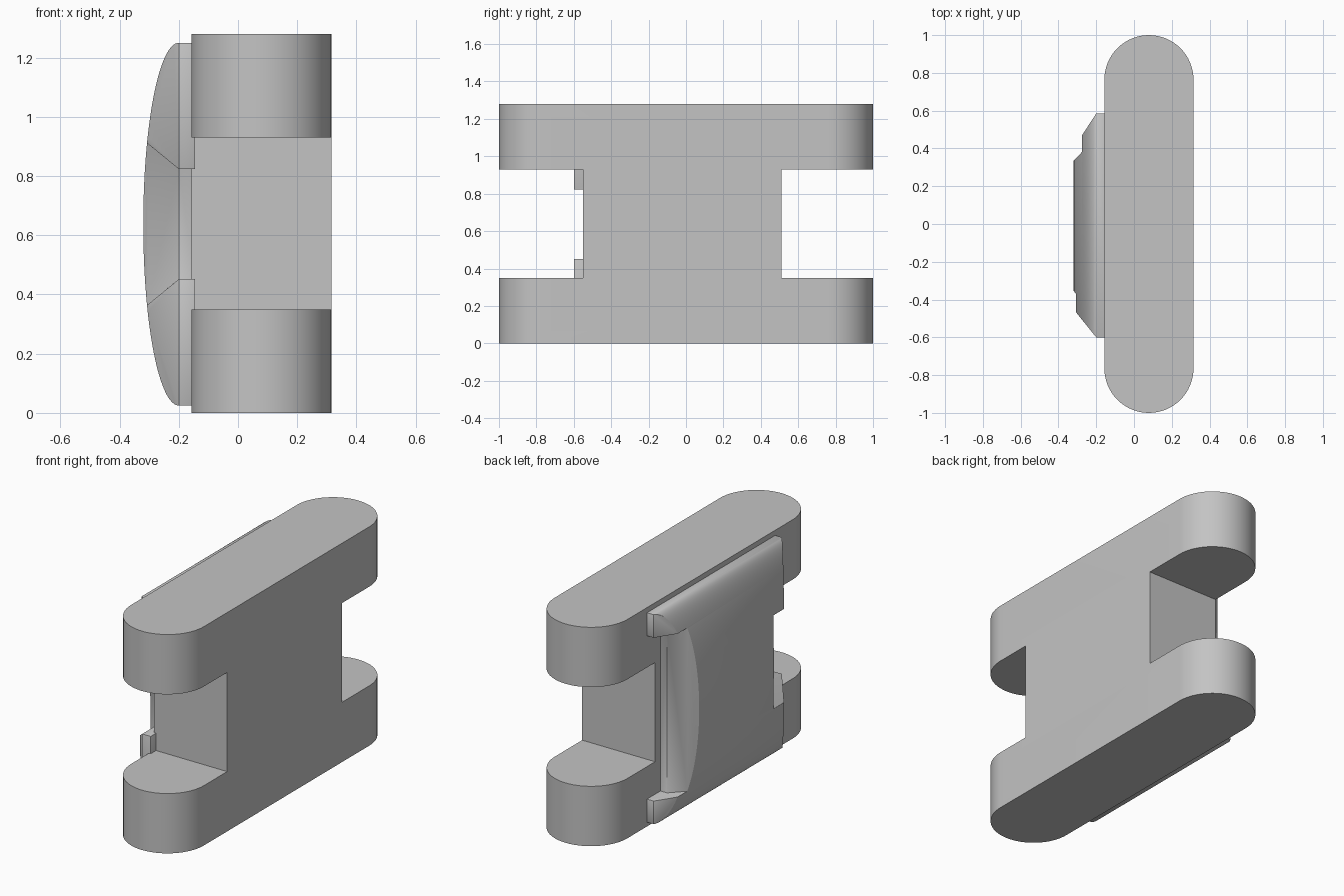
import bpy, bmesh, math

if "Cube" in bpy.data.objects:
    bpy.data.objects.remove(bpy.data.objects["Cube"], do_unlink=True)

grey = bpy.data.materials.new("plain_grey")
grey.use_nodes = True
grey.diffuse_color = (0.55, 0.55, 0.55, 1)
grey.node_tree.nodes["Principled BSDF"].inputs["Base Color"].default_value = (0.55, 0.55, 0.55, 1)

MID = 0.6375      # mid height
BACK = -0.145     # plate root, just inside the link


def prism(name, outline, axis, lo, hi):
    """Extrude an outline: (x, y) along Z or (x, z) along Y."""
    bm = bmesh.new()
    def place(a, b, t):
        return (a, b, t) if axis == "Z" else (a, t, b)
    face = bm.faces.new([bm.verts.new(place(a, b, lo)) for a, b in outline])
    grown = bmesh.ops.extrude_face_region(bm, geom=[face])["geom"]
    verts = [g for g in grown if isinstance(g, bmesh.types.BMVert)]
    bmesh.ops.translate(bm, verts=verts, vec=place(0, 0, hi - lo))
    bmesh.ops.recalc_face_normals(bm, faces=bm.faces)
    mesh = bpy.data.meshes.new(name)
    bm.to_mesh(mesh)
    bm.free()
    mesh.materials.append(grey)
    ob = bpy.data.objects.new(name, mesh)
    bpy.context.collection.objects.link(ob)
    return ob


def apply(ob, mod):
    with bpy.context.temp_override(object=ob, active_object=ob):
        bpy.ops.object.modifier_apply(modifier=mod.name)


def combine(ob, tool, operation):
    """Boolean with a tool that is then discarded."""
    mod = ob.modifiers.new("cut", "BOOLEAN")
    mod.operation, mod.object, mod.solver = operation, tool, "EXACT"
    apply(ob, mod)
    bpy.data.objects.remove(tool, do_unlink=True)


def smooth(ob):
    bpy.ops.object.select_all(action="DESELECT")
    ob.select_set(True)
    bpy.context.view_layer.objects.active = ob
    bpy.ops.object.shade_smooth_by_angle(angle=math.radians(30))


# Link body: round-ended block with a notch in each end
R, CX, STEPS = 0.236, 0.079, 32
stadium = []
for side in (1, -1):
    for i in range(STEPS + 1):
        a = math.pi * i / STEPS
        stadium.append((CX + side * R * math.cos(a), side * (1 - R + R * math.sin(a))))
body = prism("link_body", stadium, "Z", 0, 1.28)
for inner, outer in ((-0.55, -1.1), (0.51, 1.1)):
    box = [(-0.5, inner), (0.5, inner), (0.5, outer), (-0.5, outer)]
    combine(body, prism("notch_cutter", box, "Z", 0.35, 0.93), "DIFFERENCE")
smooth(body)

# Side plate: elliptical bulge with chamfered ends
SEG = 64
bulge = [(BACK, MID + 0.6125)]
for i in range(SEG + 1):
    a = math.pi * i / SEG
    bulge.append((-0.2 - 0.12 * math.sin(a), MID + 0.6125 * math.cos(a)))
bulge.append((BACK, MID - 0.6125))
plate = prism("side_plate", bulge, "Y", -0.7, 0.7)
plan = [(0, -0.6), (-0.2, -0.6), (-0.305, -0.47), (-0.34, -0.427),
        (-0.34, 0.37), (-0.275, 0.47), (-0.2, 0.585), (0, 0.585)]
combine(plate, prism("plan_cutter", plan, "Z", -0.1, 1.4), "INTERSECT")

# Front notch in the plate, with flared sides
recess = [(0, -0.8), (0, -0.49), (-0.2, -0.49), (-0.315, -0.36), (-0.4, -0.264), (-0.4, -0.8)]
half = [(0, 0.186), (-0.2, 0.186), (-0.305, 0.272), (-0.4, 0.35)]
flare = [(x, MID + h) for x, h in half] + [(x, MID - h) for x, h in reversed(half)]
front = prism("front_cutter", recess, "Z", -0.1, 1.4)
combine(front, prism("flare_cutter", flare, "Y", -0.9, 0), "INTERSECT")
combine(plate, front, "DIFFERENCE")

# Taller notch at the back of the plate
recess = [(0, 0.8), (0, 0.46), (-0.2, 0.46), (-0.315, 0.34), (-0.4, 0.251), (-0.4, 0.8)]
combine(plate, prism("back_cutter", recess, "Z", 0.16, 1.115), "DIFFERENCE")

# Softened plate edges
bevel = plate.modifiers.new("soft_edges", "BEVEL")
bevel.width, bevel.segments = 0.012, 2
bevel.limit_method, bevel.angle_limit = "ANGLE", math.radians(28)
apply(plate, bevel)
smooth(plate)
